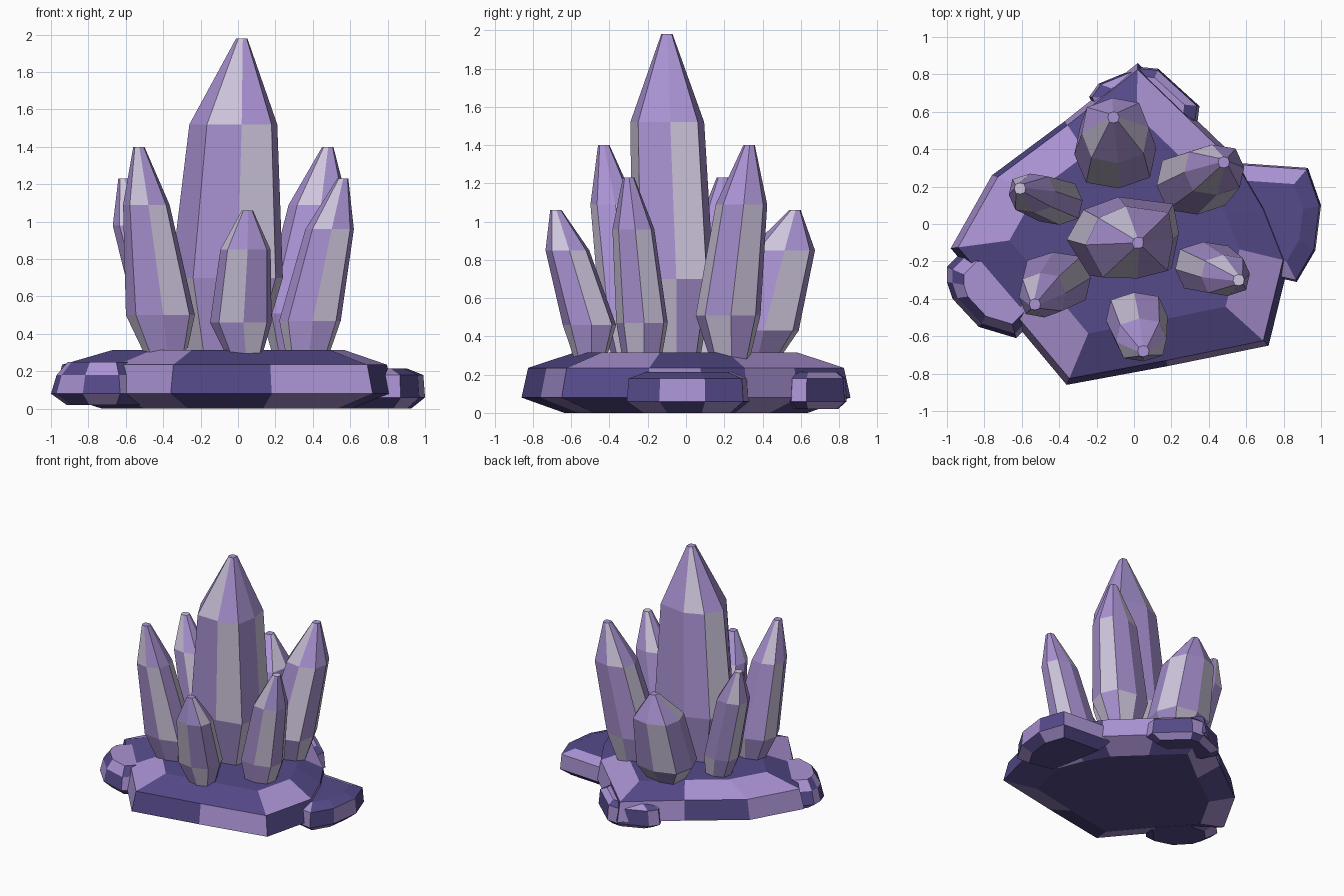
import bpy, bmesh, math


def material(name, rgb):
    m = bpy.data.materials.new(name)
    m.diffuse_color = (*rgb, 1)
    return m


lilac = material("lilac", (0.40, 0.29, 0.65))
pale = material("pale_lavender", (0.62, 0.56, 0.72))
dark = material("deep_violet", (0.09, 0.068, 0.25))


def loft(name, rings, mats, rule, cap=0):
    """Join equal-length rings with quads, cap both ends, colour by rule(sector, layer)."""
    bm = bmesh.new()
    loops = [[bm.verts.new(p) for p in ring] for ring in rings]
    n = len(loops[0])
    for j in range(len(loops) - 1):
        for i in range(n):
            k = (i + 1) % n
            f = bm.faces.new((loops[j][i], loops[j][k], loops[j + 1][k], loops[j + 1][i]))
            f.material_index = rule(i, j)
    bm.faces.new(loops[0][::-1])
    bm.faces.new(loops[-1]).material_index = cap
    bmesh.ops.recalc_face_normals(bm, faces=bm.faces)
    me = bpy.data.meshes.new(name)
    bm.to_mesh(me)
    bm.free()
    for m in mats:
        me.materials.append(m)
    ob = bpy.data.objects.new(name, me)
    bpy.context.collection.objects.link(ob)
    return ob


# Crystal cross-sections: slightly squared octagon, and the uneven one of the big shard
octagon = []
for side in range(8):
    a, r = math.radians(5 + 45 * side), (1.10 if side % 2 else 1.0)
    octagon.append((r * math.cos(a), r * math.sin(a)))
uneven = [(1.0, 0.09), (0.90, 0.83), (-0.08, 1.0), (-0.70, 0.68),
          (-1.0, -0.06), (-0.60, -0.95), (0.19, -0.98), (0.87, -0.77)]


def crystal(name, *levels, shift=0, cap=0, section=octagon):
    """Eight-sided shard; each level is (x, y, z, x radius, y radius).
    Every third facet is pale, stepping round by one on each layer."""
    rings = [[(x + rx * u, y + ry * v, z) for u, v in section] for x, y, z, rx, ry in levels]
    loft(name, rings, (lilac, pale), lambda i, j: int(((i + shift) % 8 + j) % 3 == 1), cap)


def slab(name, outline, centre, levels, rule, cap=0):
    """Faceted stone; each level is (height, outline scale)."""
    cx, cy = centre
    rings = [[(cx + (x - cx) * s, cy + (y - cy) * s, z) for x, y in outline]
             for z, s in levels]
    return loft(name, rings, (dark, lilac), rule, cap)


# Crystals: foot, widest ring, shoulder, blunt tip
crystal("centre_crystal", (-0.07, -0.06, 0.26, 0.18, 0.13), (-0.06, -0.07, 0.70, 0.30, 0.215),
        (-0.025, -0.10, 1.52, 0.235, 0.195), (0.02, -0.10, 1.98, 0.03, 0.03), section=uneven)
crystal("back_crystal", (-0.09, 0.36, 0.27, 0.12, 0.12), (-0.10, 0.39, 0.43, 0.22, 0.20),
        (-0.10, 0.50, 0.85, 0.18, 0.175), (-0.11, 0.57, 1.06, 0.03, 0.03), shift=6)
crystal("front_crystal", (0.035, -0.50, 0.27, 0.09, 0.08), (0.015, -0.505, 0.46, 0.165, 0.14),
        (0.04, -0.62, 0.85, 0.135, 0.115), (0.05, -0.68, 1.06, 0.03, 0.03), shift=6)
crystal("right_back_crystal", (0.31, 0.23, 0.27, 0.12, 0.10), (0.32, 0.22, 0.51, 0.20, 0.17),
        (0.43, 0.29, 1.09, 0.16, 0.135), (0.48, 0.33, 1.40, 0.03, 0.03))
crystal("left_front_crystal", (-0.385, -0.29, 0.27, 0.105, 0.09), (-0.415, -0.30, 0.50, 0.185, 0.15),
        (-0.49, -0.38, 1.09, 0.125, 0.12), (-0.53, -0.43, 1.40, 0.03, 0.03))
crystal("left_back_crystal", (-0.37, 0.11, 0.27, 0.09, 0.08), (-0.41, 0.115, 0.47, 0.135, 0.12),
        (-0.545, 0.165, 0.98, 0.125, 0.105), (-0.61, 0.19, 1.23, 0.03, 0.03), cap=1)
crystal("right_front_crystal", (0.37, -0.23, 0.27, 0.11, 0.10), (0.385, -0.23, 0.47, 0.165, 0.135),
        (0.49, -0.275, 0.96, 0.13, 0.11), (0.56, -0.30, 1.23, 0.03, 0.03), cap=1)

# Main rock base
base = [(-0.36, -0.86), (0.18, -0.76), (0.72, -0.65), (0.83, -0.20), (0.72, 0.08), (0.58, 0.32),
        (0.30, 0.59), (0.02, 0.86), (-0.37, 0.55), (-0.76, 0.26), (-0.98, -0.13), (-0.67, -0.49)]
light_bevels = {2, 5, 6, 8, 9, 11}


def base_colour(i, j):
    return int(i in light_bevels) if j == 2 else i % 2


slab("rock_base", base, (0, 0),
     ((0.0, 0.74), (0.08, 1.0), (0.235, 0.96), (0.315, 0.68)), base_colour)

# Smaller stones around the edge
checker = lambda i, j: (i + j) % 2
slab("right_stone", [(0.60, -0.25), (0.87, -0.31), (0.97, -0.14), (1.0, 0.10), (0.93, 0.30), (0.50, 0.33)],
     (0.70, 0.03), ((0.0, 0.75), (0.06, 1.0), (0.18, 0.97), (0.215, 0.68)),
     lambda i, j: int(i in (0, 4)) if j == 2 else (i + j) % 2)
slab("left_stone", [(-0.97, -0.40), (-0.83, -0.55), (-0.63, -0.61), (-0.46, -0.44),
                    (-0.68, -0.14), (-0.90, -0.13), (-1.0, -0.23), (-1.0, -0.31)],
     (-0.70, -0.36), ((0.02, 0.72), (0.08, 1.0), (0.18, 0.90), (0.25, 0.70)), checker, cap=1)
slab("back_stone", [(-0.20, 0.60), (0.10, 0.52), (0.34, 0.55), (0.35, 0.63),
                    (0.13, 0.83), (0.03, 0.84), (-0.19, 0.75), (-0.24, 0.68)],
     (0.06, 0.66), ((0.02, 0.75), (0.06, 1.0), (0.18, 0.95), (0.215, 0.72)), checker, cap=1)
